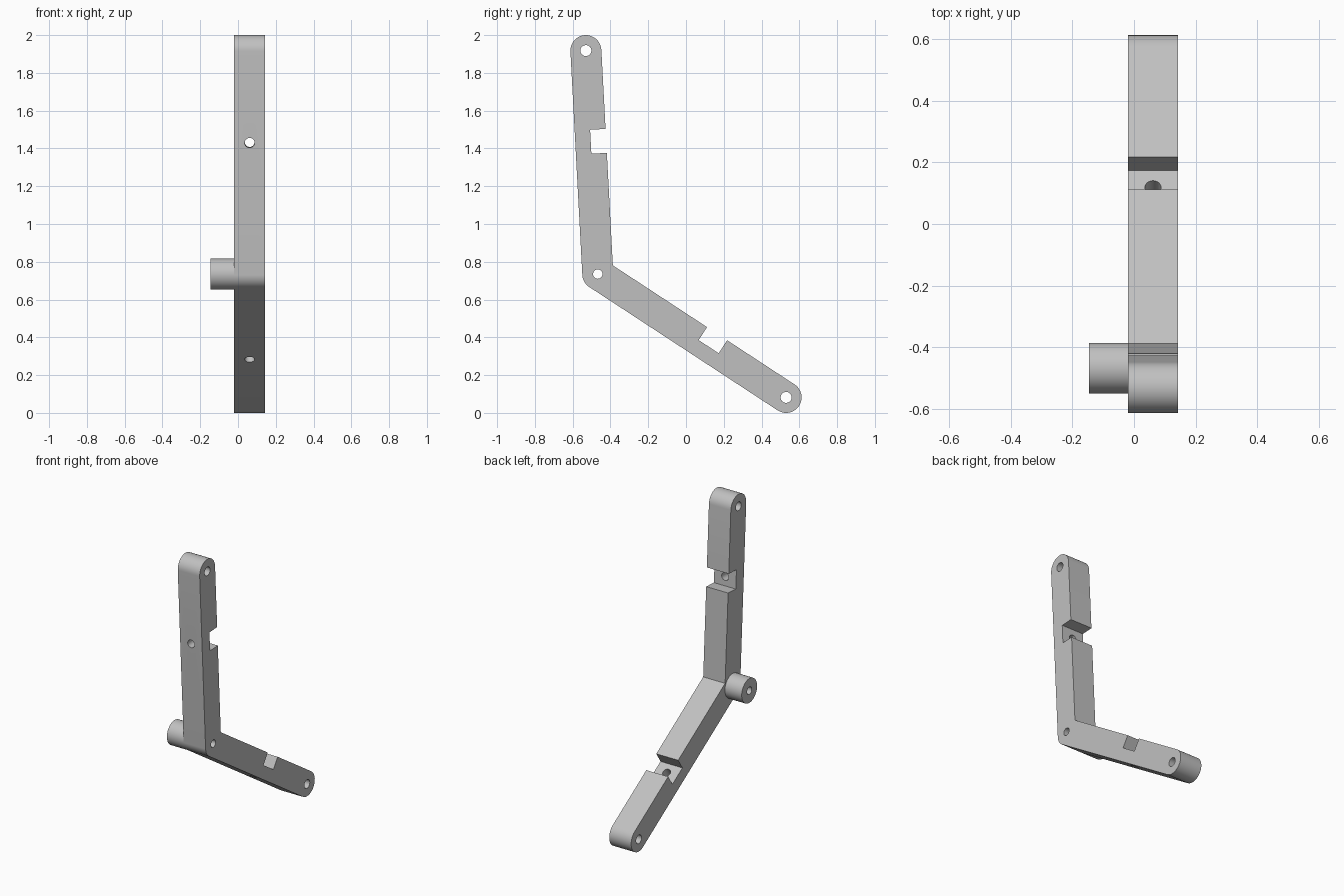
import bpy, bmesh, math
from mathutils import Vector, Matrix

if "Cube" in bpy.data.objects:
    bpy.data.objects.remove(bpy.data.objects["Cube"], do_unlink=True)

grey = bpy.data.materials.new("light grey plastic")
grey.use_nodes = True
grey.diffuse_color = (0.53, 0.53, 0.53, 1)
grey.node_tree.nodes["Principled BSDF"].inputs["Base Color"].default_value = grey.diffuse_color

# Side layout in (y, z): bend pivot and the two arm ends
R = 0.082
X0, X1, BOSS_X = -0.02, 0.143, -0.145
MID = (X0 + X1) / 2
bend = Vector((-0.467, 0.735))
top = Vector((-0.53, 2 - R))
low = Vector((0.53, R))
u, v = (top - bend).normalized(), (low - bend).normalized()
nu = Vector((u.y, -u.x))     # inner side of the upright arm
nv = Vector((-v.y, v.x))     # inner side of the sloping arm
NOTCH = (0.638, 0.765)       # distances along each arm
BOLT = 0.70


def arc(centre, start, sweep, steps=20):
    a0 = math.atan2(start.y, start.x)
    angles = [a0 + sweep * i / steps for i in range(steps + 1)]
    return [centre + R * Vector((math.cos(a), math.sin(a))) for a in angles]


def notch(d, n):
    a, b = (bend + d * s for s in NOTCH)
    return [a + n * R, a, b, b + n * R]


def add_object(name, bm):
    mesh = bpy.data.meshes.new(name)
    bmesh.ops.recalc_face_normals(bm, faces=bm.faces)
    bm.to_mesh(mesh)
    bm.free()
    obj = bpy.data.objects.new(name, mesh)
    bpy.context.collection.objects.link(obj)
    mesh.materials.append(grey)
    return obj


def rod(name, centre, axis, radius, length):
    bm = bmesh.new()
    turn = Vector(axis).to_track_quat("Z", "Y").to_matrix().to_4x4()
    bmesh.ops.create_cone(bm, cap_ends=True, segments=48, radius1=radius, radius2=radius,
                          depth=length, matrix=Matrix.Translation(centre) @ turn)
    return add_object(name, bm)


# Bent lever outline: inner corner, upright arm, outer bend, sloping arm
half = u.angle(v) / 2
corner = bend + (u + v).normalized() * R / math.sin(half)
outline = [corner] + notch(u, nu)
outline += arc(top, nu, math.pi)
outline += arc(bend, -nu, math.pi - 2 * half)
outline += arc(low, -nv, math.pi)
outline += notch(v, nv)[::-1]

bm = bmesh.new()
face = bm.faces.new([bm.verts.new((X0, p.x, p.y)) for p in outline])
side = bmesh.ops.extrude_face_region(bm, geom=[face])
bmesh.ops.translate(bm, vec=(X1 - X0, 0, 0),
                    verts=[g for g in side["geom"] if isinstance(g, bmesh.types.BMVert)])
lever = add_object("bent_lever", bm)

# Pivot boss on one side
boss = rod("pivot_boss", ((BOSS_X + X0) / 2, *bend), (1, 0, 0), R, X0 - BOSS_X)

# Pin holes across the lever, bolt holes through the notch floors
cutters = [rod("pin_hole_cutter", (0, *p), (1, 0, 0), r, 1)
           for p, r in ((top, 0.029), (low, 0.029), (bend, 0.025))]
for d, n in ((u, nu), (v, nv)):
    cutters.append(rod("bolt_hole_cutter", (MID, *(bend + d * BOLT)), (0, *n), 0.026, 0.4))


def drill(obj, tools):
    for tool in tools:
        mod = obj.modifiers.new("hole", "BOOLEAN")
        mod.operation = "DIFFERENCE"
        mod.solver = "EXACT"
        mod.object = tool
        bpy.context.view_layer.objects.active = obj
        bpy.ops.object.modifier_apply(modifier=mod.name)


drill(lever, cutters)
drill(boss, [cutters[2]])
for tool in cutters:
    bpy.data.objects.remove(tool, do_unlink=True)

# Smooth the curved faces, keep edges sharp
bpy.ops.object.select_all(action="DESELECT")
for obj in (lever, boss):
    obj.select_set(True)
bpy.context.view_layer.objects.active = lever
bpy.ops.object.shade_smooth_by_angle(angle=math.radians(30))
